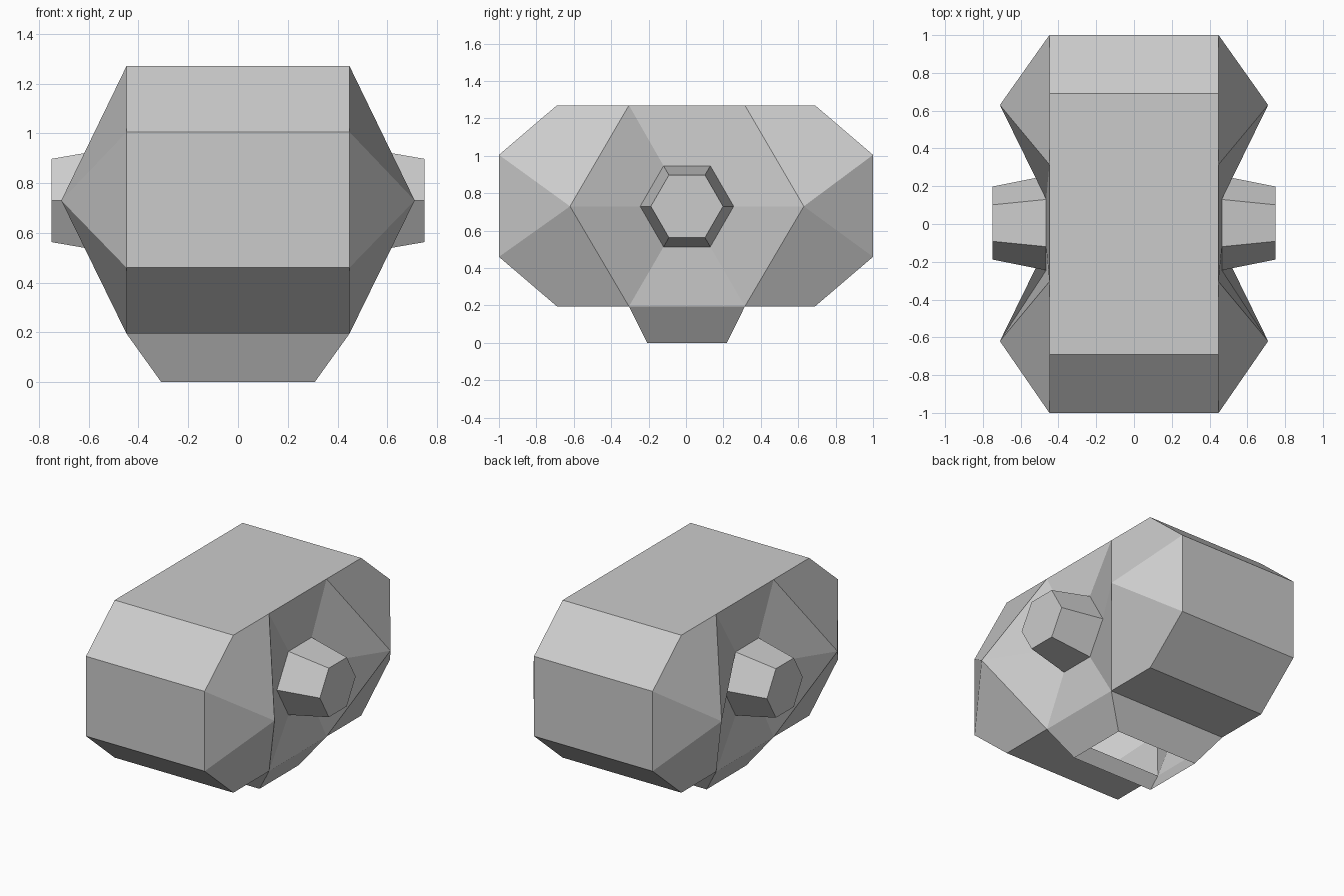
import bpy
import bmesh
from math import cos, sin, pi

if "Cube" in bpy.data.objects:
    bpy.data.objects.remove(bpy.data.objects["Cube"])

CY, CZ = 0.005, 0.73          # centre of the side recess


def make_object(name, bm, mirror=False):
    bmesh.ops.remove_doubles(bm, verts=bm.verts, dist=1e-4)
    bmesh.ops.recalc_face_normals(bm, faces=bm.faces)
    mesh = bpy.data.meshes.new(name)
    bm.to_mesh(mesh)
    bm.free()
    obj = bpy.data.objects.new(name, mesh)
    bpy.context.collection.objects.link(obj)
    if mirror:
        obj.modifiers.new("Mirror", 'MIRROR').use_axis[0] = True
    return obj


def add_face(bm, points):
    bm.faces.new([bm.verts.new(p) for p in points])


def bridge(bm, a, b, closed=True):
    for i in range(len(a) if closed else len(a) - 1):
        j = (i + 1) % len(a)
        add_face(bm, (a[i], a[j], b[j], b[i]))


def hexagon(x, r):
    return [(x, CY + r * cos(i * pi / 3), CZ + r * sin(i * pi / 3)) for i in range(6)]


# Body shell: open faceted profile, half width, mirrored across x
bm = bmesh.new()
W = 0.448
profile = [(0.315, 0.195), (0.69, 0.195), (1, 0.46), (1, 1.005), (0.69, 1.27), (0.315, 1.27),
           (-0.305, 1.27), (-0.69, 1.27), (-1, 1.005), (-1, 0.46), (-0.69, 0.195), (-0.305, 0.195)]
rim = [(W, y, z) for y, z in profile]
bridge(bm, rim, [(0, y, z) for y, z in profile], closed=False)

# Raised side points, front and back
back_tip, front_tip = (0.71, 0.63, CZ), (0.71, -0.62, CZ)
for tip, s in ((back_tip, rim[:6]), (front_tip, rim[6:])):
    add_face(bm, (s[0], s[1], s[2], tip))
    add_face(bm, (s[2], s[3], tip))
    add_face(bm, (s[3], s[4], s[5], tip))

# Recess sloping in to the hub
outer = [back_tip, rim[5], rim[6], front_tip, rim[11], rim[0]]
bridge(bm, outer, hexagon(0.465, 0.25))
make_object("body", bm, mirror=True)

# Tapered six-sided hubs on both sides
bm = bmesh.new()
bridge(bm, hexagon(0.465, 0.25), hexagon(0.75, 0.193))
add_face(bm, hexagon(0.75, 0.193))
make_object("side_hub", bm, mirror=True)

# Open tapered neck underneath
bm = bmesh.new()
signs = ((-1, -1), (1, -1), (1, 1), (-1, 1))
bridge(bm, [(sx * W, CY + sy * 0.31, 0.195) for sx, sy in signs],
       [(sx * 0.308, CY + sy * 0.213, 0) for sx, sy in signs])
make_object("neck", bm)
